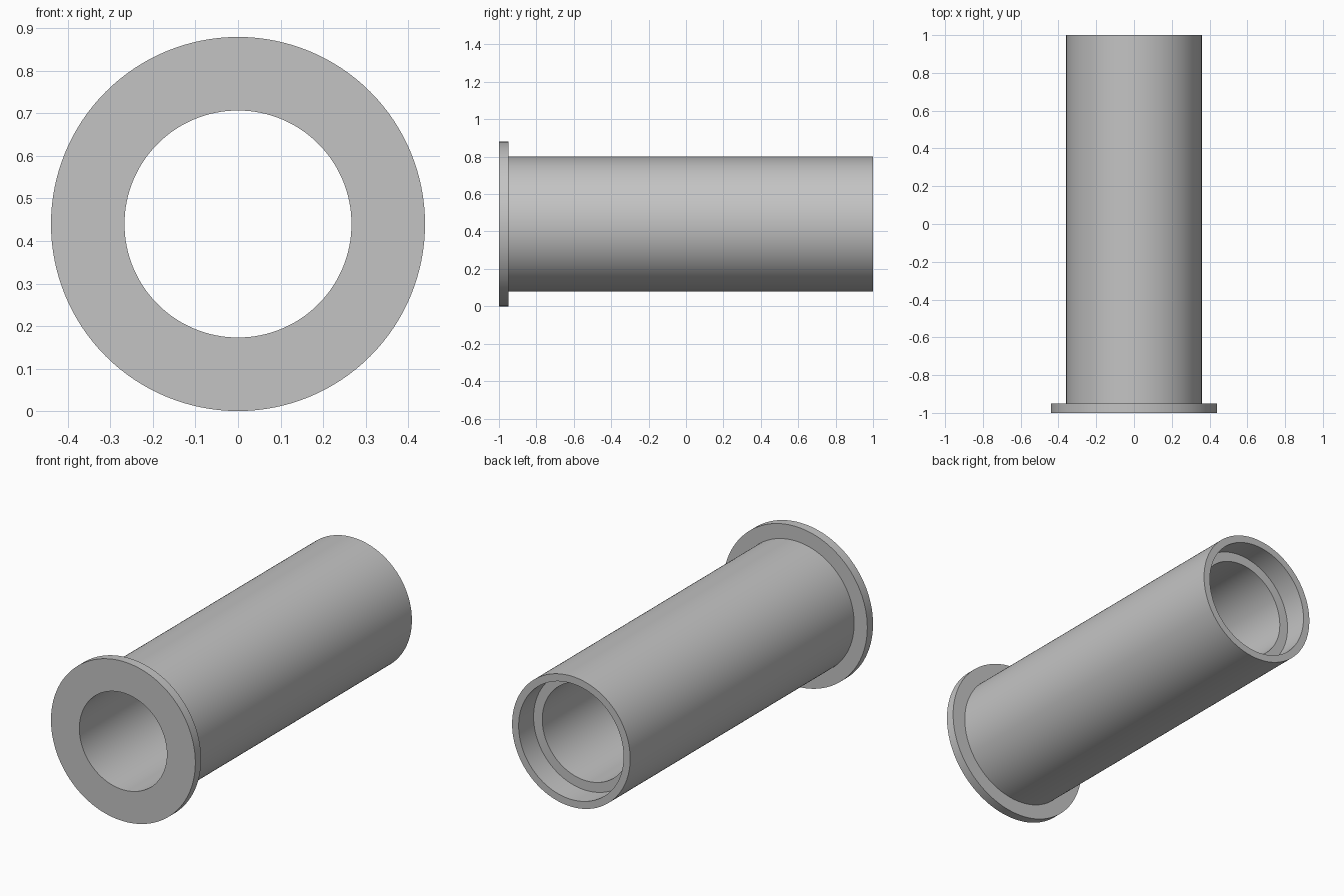
import bpy
import bmesh
from math import pi
from mathutils import Matrix, Vector

default_cube = bpy.data.objects.get("Cube")
if default_cube:
    bpy.data.objects.remove(default_cube, do_unlink=True)

SEGMENTS = 128
CENTRE_Z = 0.44

# Plain grey finish
grey = bpy.data.materials.new("plain_grey")
grey.use_nodes = True
colour = (0.55, 0.55, 0.55, 1)
grey.diffuse_color = colour
grey.node_tree.nodes["Principled BSDF"].inputs["Base Color"].default_value = colour


def lathe(name, profile):
    """Spin a closed (radius, y) profile around the lengthwise axis."""
    bm = bmesh.new()
    verts = [bm.verts.new((r, y, 0)) for r, y in profile]
    edges = [bm.edges.new((v, verts[i - 1])) for i, v in enumerate(verts)]
    bmesh.ops.spin(bm, geom=verts + edges, cent=Vector(), axis=(0, 1, 0),
                   angle=2 * pi, steps=SEGMENTS, use_duplicate=False)
    bmesh.ops.remove_doubles(bm, verts=bm.verts, dist=0.0001)
    bmesh.ops.recalc_face_normals(bm, faces=bm.faces)
    bmesh.ops.transform(bm, matrix=Matrix.Translation((0, 0, CENTRE_Z)), verts=bm.verts)
    mesh = bpy.data.meshes.new(name)
    bm.to_mesh(mesh)
    bm.free()
    mesh.materials.append(grey)
    obj = bpy.data.objects.new(name, mesh)
    bpy.context.collection.objects.link(obj)
    bpy.ops.object.select_all(action="DESELECT")
    obj.select_set(True)
    bpy.context.view_layer.objects.active = obj
    bpy.ops.object.shade_smooth_by_angle(angle=pi / 6)
    return obj


# Flanged sleeve: front collar, tube, stepped recess at the back, through bore
bore, recess, tube, flange = 0.267, 0.32, 0.36, 0.44
front, collar_back, step, back = -1, -0.95, 0.87, 1
lathe("flanged_sleeve", [
    (bore, front), (flange, front), (flange, collar_back), (tube, collar_back),
    (tube, back), (recess, back), (recess, step), (bore, step),
])
